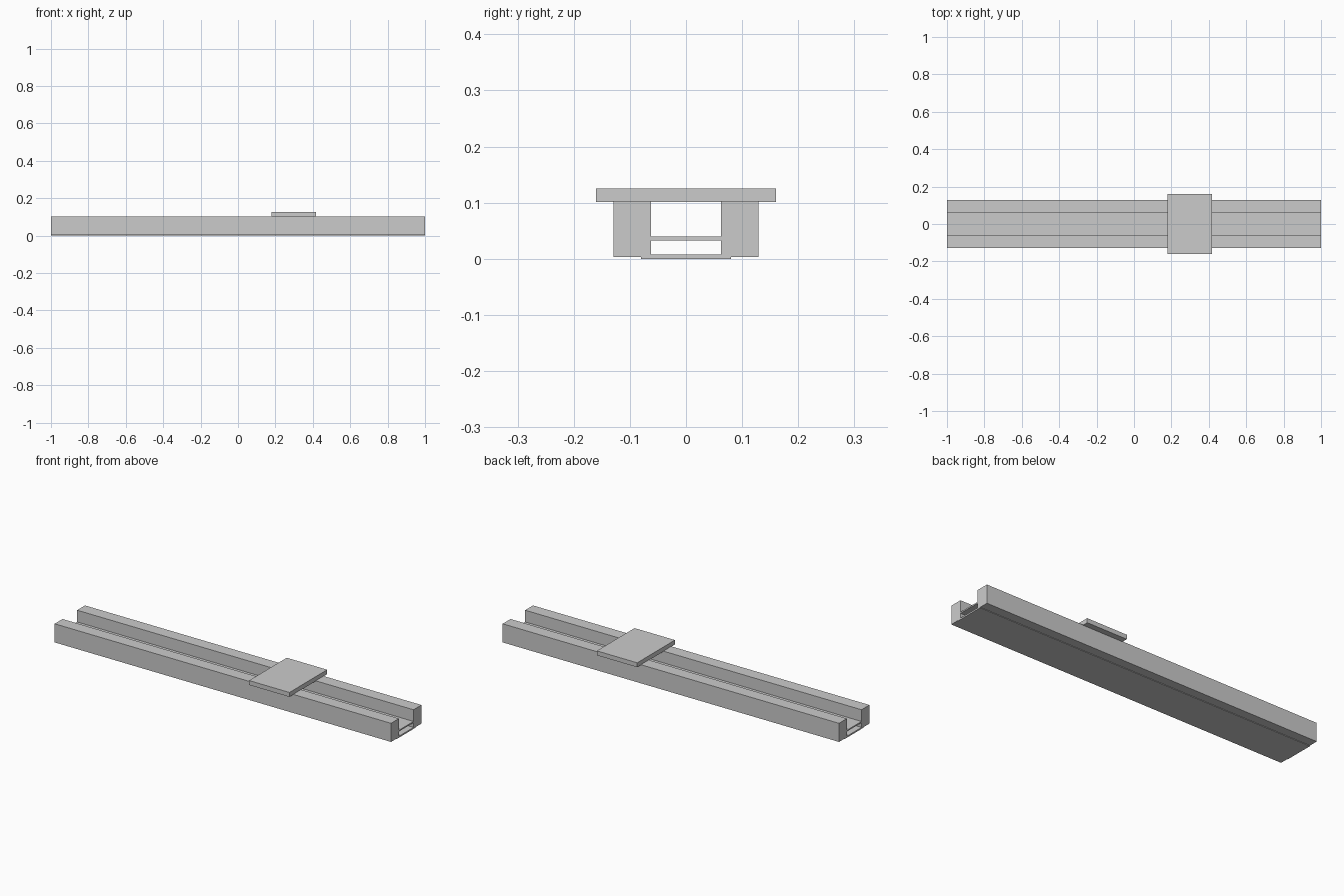
import bpy

cube = bpy.data.objects.get("Cube")
if cube:
    bpy.data.objects.remove(cube, do_unlink=True)

# Single grey finish
grey = bpy.data.materials.new("light_grey")
grey.use_nodes = True
colour = (0.6, 0.6, 0.6, 1)
grey.diffuse_color = colour
grey.node_tree.nodes["Principled BSDF"].inputs["Base Color"].default_value = colour


def box(name, x, y, z):
    """Box spanning the given (min, max) range on each axis."""
    spans = (x, y, z)
    bpy.ops.mesh.primitive_cube_add(size=1, location=[(a + b) / 2 for a, b in spans])
    obj = bpy.context.object
    obj.name = name
    obj.scale = [b - a for a, b in spans]
    bpy.ops.object.transform_apply(location=False, rotation=False, scale=True)
    obj.data.materials.append(grey)
    return obj


LENGTH = (-1, 1)
INNER, OUTER = 0.062, 0.129

# Two side rails
box("front_rail", LENGTH, (-OUTER, -INNER), (0.003, 0.103))
box("back_rail", LENGTH, (INNER, OUTER), (0.003, 0.103))

# Strip let into the underside, and the thin shelf between the rails
box("base_strip", LENGTH, (-0.08, 0.08), (0, 0.008))
box("channel_shelf", LENGTH, (-INNER, INNER), (0.033, 0.04))

# Sliding plate resting on the rails
box("slider_plate", (0.178, 0.418), (-0.16, 0.16), (0.101, 0.125))
